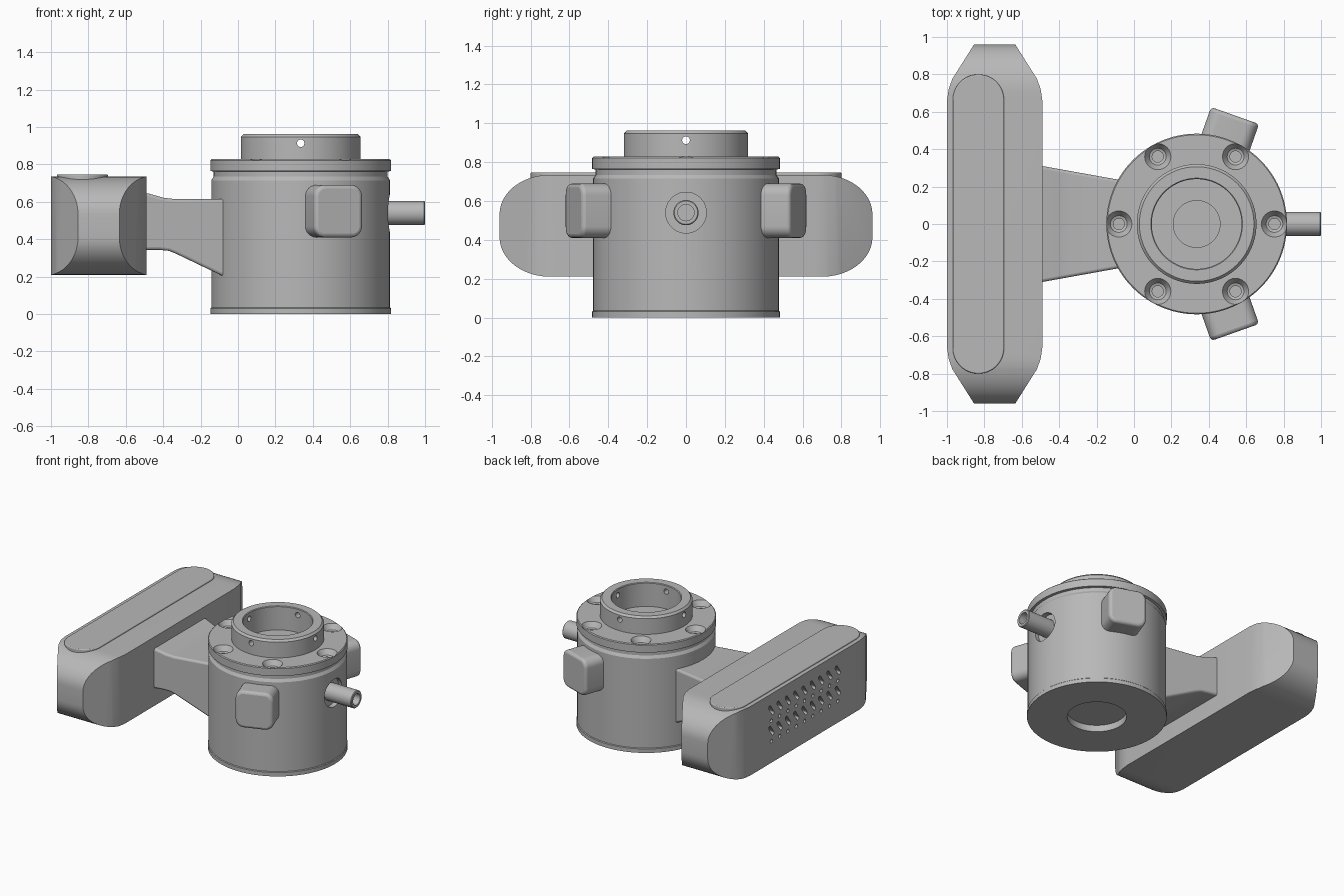
import bpy, bmesh, math
from mathutils import Matrix, Vector

if "Cube" in bpy.data.objects:
    bpy.data.objects.remove(bpy.data.objects["Cube"], do_unlink=True)

grey = bpy.data.materials.new("plain_grey")
grey.use_nodes = True
grey.diffuse_color = (0.48, 0.48, 0.48, 1)
grey.node_tree.nodes["Principled BSDF"].inputs["Base Color"].default_value = grey.diffuse_color

CX = 0.335  # axis of the round body


def add_prism(bm, pts, lo, hi, place):
    """Extrude a 2D outline; place(u, v, w) gives the 3D position."""
    rings = [[bm.verts.new(place(u, v, w)) for u, v in pts] for w in (lo, hi)]
    n = len(pts)
    for i in range(n):
        j = (i + 1) % n
        bm.faces.new((rings[0][i], rings[0][j], rings[1][j], rings[1][i]))
    bm.faces.new(rings[0][::-1])
    bm.faces.new(rings[1])


def add_lathe(bm, profile, matrix, steps):
    """Turn a closed (radius, height) outline about the local z axis."""
    rings = []
    for r, z in profile:
        if r == 0:
            rings.append([bm.verts.new(matrix @ Vector((0, 0, z)))] * steps)
        else:
            rings.append([bm.verts.new(matrix @ Vector((
                r * math.cos(2 * math.pi * k / steps),
                r * math.sin(2 * math.pi * k / steps), z))) for k in range(steps)])
    for a, b in zip(rings, rings[1:]):
        for k in range(steps):
            m = (k + 1) % steps
            quad = list(dict.fromkeys((a[k], a[m], b[m], b[k])))
            if len(quad) > 2:
                bm.faces.new(quad)


def finish(name, bm):
    bmesh.ops.recalc_face_normals(bm, faces=bm.faces[:])
    mesh = bpy.data.meshes.new(name)
    bm.to_mesh(mesh)
    bm.free()
    mesh.materials.append(grey)
    ob = bpy.data.objects.new(name, mesh)
    bpy.context.collection.objects.link(ob)
    return ob


def select(ob):
    bpy.ops.object.select_all(action="DESELECT")
    ob.select_set(True)
    bpy.context.view_layer.objects.active = ob


def smooth(ob):
    select(ob)
    bpy.ops.object.shade_smooth_by_angle(angle=math.radians(30))


def boolean(ob, tool, operation="DIFFERENCE"):
    mod = ob.modifiers.new("shape", "BOOLEAN")
    mod.operation, mod.object, mod.solver = operation, tool, "EXACT"
    select(ob)
    bpy.ops.object.modifier_apply(modifier=mod.name)
    bpy.data.objects.remove(tool, do_unlink=True)


def bevel(ob, width):
    mod = ob.modifiers.new("soft_edges", "BEVEL")
    mod.width, mod.segments = width, 3
    mod.limit_method, mod.angle_limit = "ANGLE", math.radians(40)


def rounded(w, h, r, seg=8):
    """Rounded rectangle outline, half sizes w and h."""
    pts = []
    for q, (sx, sy) in enumerate(((1, 1), (-1, 1), (-1, -1), (1, -1))):
        for k in range(seg + 1):
            a = (q + k / seg) * math.pi / 2
            pts.append((sx * (w - r) + r * math.cos(a), sy * (h - r) + r * math.sin(a)))
    return pts


def at(x, y, z, angle=0, axis="Z"):
    return Matrix.Translation((x, y, z)) @ Matrix.Rotation(angle, 4, axis)


# Round body with flange, collar and bores
bm = bmesh.new()
add_lathe(bm, [(0, 0.05), (0.205, 0.05), (0.205, 0), (0.483, 0), (0.483, 0.03),
               (0.478, 0.035), (0.478, 0.715), (0.465, 0.735), (0.465, 0.762),
               (0.483, 0.765), (0.483, 0.822), (0.477, 0.828), (0.32, 0.828),
               (0.32, 0.947), (0.306, 0.962), (0.245, 0.962), (0.24, 0.957),
               (0.24, 0.78), (0.125, 0.78), (0.125, 0.75), (0, 0.75)],
          at(CX, 0, 0), 96)
body = finish("round_body", bm)

# Countersunk screw holes in the flange
bm = bmesh.new()
for k in range(6):
    a = k * math.pi / 3
    add_lathe(bm, [(0, 0.74), (0.03, 0.74), (0.03, 0.785), (0.045, 0.79), (0.07, 0.828),
                   (0.07, 0.85), (0, 0.85)],
              at(CX + 0.416 * math.cos(a), 0.416 * math.sin(a), 0), 24)
boolean(body, finish("screw_hole_cutter", bm))

# Radial holes through the collar and the seat of the pipe
bm = bmesh.new()
for k in range(4):
    turn = at(CX, 0, 0.913, k * math.pi / 2) @ Matrix.Rotation(math.pi / 2, 4, "Y")
    add_lathe(bm, [(0, 0.2), (0.02, 0.2), (0.02, 0.36), (0, 0.36)], turn, 20)
along_x = at(0, 0, 0.54, math.pi / 2, "Y")
add_lathe(bm, [(0, 0.775), (0.105, 0.775), (0.105, 0.9), (0, 0.9)], along_x, 40)
boolean(body, finish("side_hole_cutter", bm))
smooth(body)

# Hollow pipe
bm = bmesh.new()
add_lathe(bm, [(0, 0.74), (0.065, 0.74), (0.065, 0.995), (0.06, 1), (0.042, 1),
               (0.042, 0.8), (0, 0.8)], along_x, 40)
smooth(finish("side_pipe", bm))

# Two rounded blocks on the body
for side, label in ((-1, "front"), (1, "back")):
    place = at(CX, 0, 0.55, side * math.radians(70.5))
    bm = bmesh.new()
    add_prism(bm, rounded(0.136, 0.14, 0.06), 0.4, 0.615,
              lambda u, v, w: place @ Vector((w, u, v)))
    block = finish(label + "_block", bm)
    bevel(block, 0.02)
    smooth(block)

# Tapered arm between body and housing
arm_outline = [(-0.53, 0.65), (-0.48, 0.645), (-0.4, 0.622), (-0.34, 0.615), (-0.04, 0.615),
               (-0.04, 0.185), (-0.1, 0.212), (-0.33, 0.322), (-0.37, 0.338), (-0.42, 0.343),
               (-0.53, 0.343)]
bm = bmesh.new()
add_prism(bm, arm_outline, -1, 1,
          lambda u, v, w: Vector((u, w * (0.31 - 0.18 * (u + 0.49)), v)))
arm = finish("arm", bm)
bevel(arm, 0.015)
smooth(arm)

# Long housing: rounded side outline crossed with a tapered plan outline
side_outline = []
for q, (sy, sz) in enumerate(((1, 1), (-1, 1), (-1, -1), (1, -1))):
    for k in range(13):
        a = (q + k / 12) * math.pi / 2
        side_outline.append((sy * 0.7 + 0.26 * math.cos(a),
                             0.4725 + sz * 0.06 + 0.2025 * math.sin(a)))
bm = bmesh.new()
add_prism(bm, side_outline, -1.1, -0.4, lambda u, v, w: Vector((w, u, v)))
housing = finish("long_housing", bm)

corner = [(0.255, 0.66), (0.246, 0.72), (0.227, 0.775), (0.107, 0.965)]
plan = (corner + [(-x, y) for x, y in corner[::-1]]
        + [(-x, -y) for x, y in corner] + [(x, -y) for x, y in corner[::-1]])
bm = bmesh.new()
add_prism(bm, plan, 0, 1, lambda u, v, w: Vector((u - 0.745, v, w)))
boolean(housing, finish("plan_cutter", bm), "INTERSECT")

# Vent slots: rows of slanted slots and small holes
bm = bmesh.new()
tilt = math.radians(35)
for z, half in ((0.61, 0.045), (0.53, 0.014), (0.455, 0.045), (0.375, 0.014)):
    for k in range(9):
        y = (k - 4) * 0.1
        add_prism(bm, rounded(0.0135, half, 0.0134, 4), -1.05, -0.96,
                  lambda u, v, w: Vector((w, y + u * math.cos(tilt) + v * math.sin(tilt),
                                          z - u * math.sin(tilt) + v * math.cos(tilt))))
boolean(housing, finish("vent_cutter", bm))
smooth(housing)

# Stadium plate on top of the housing
bm = bmesh.new()
add_prism(bm, rounded(0.137, 0.8, 0.1365, 16), 0.69, 0.747,
          lambda u, v, w: Vector((u - 0.832, v, w)))
plate = finish("top_plate", bm)
bevel(plate, 0.006)
smooth(plate)
